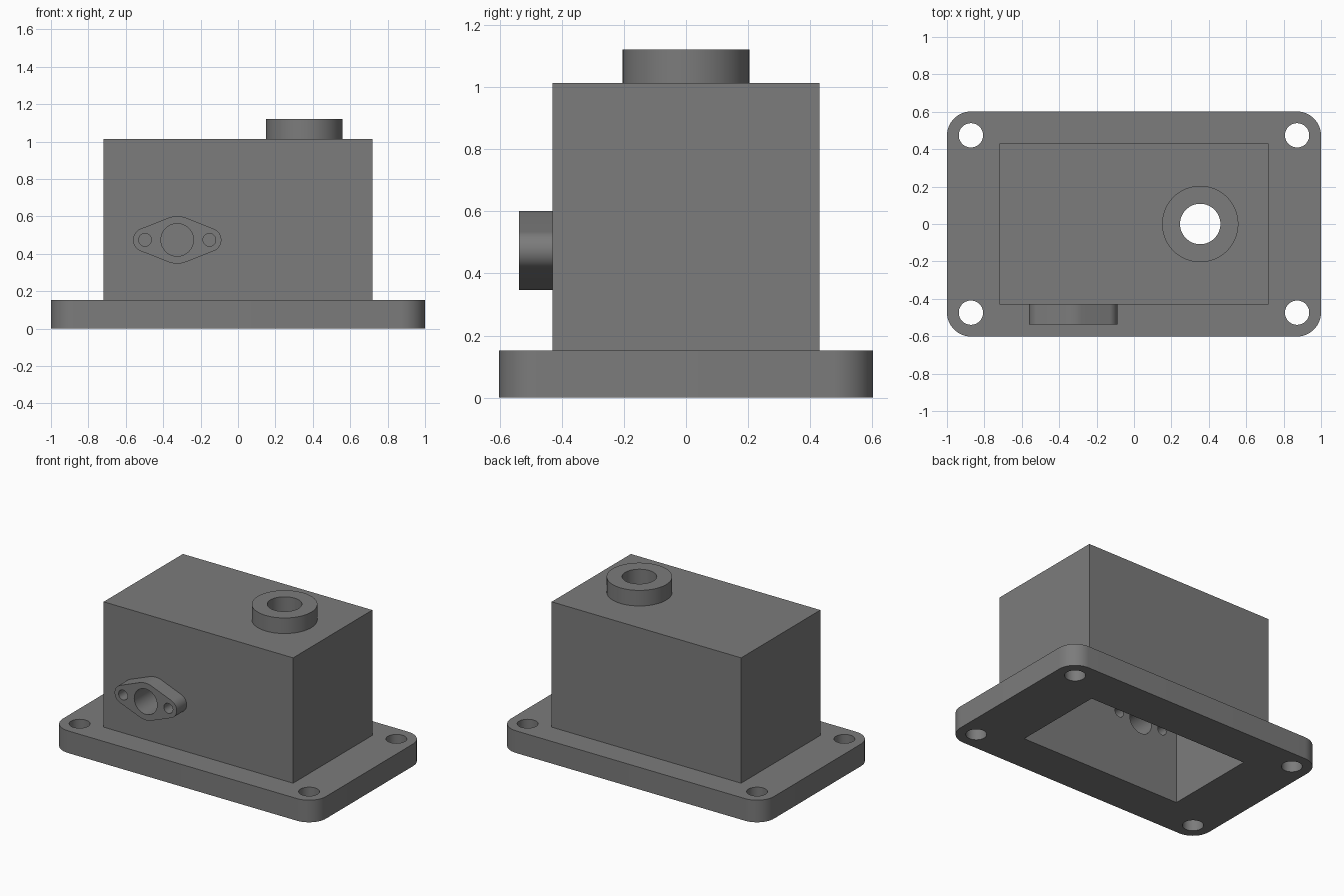
import bpy, bmesh
from math import sin, cos, acos, pi
from mathutils import Matrix

if "Cube" in bpy.data.objects:
    bpy.data.objects.remove(bpy.data.objects["Cube"])


def arc(cx, cy, r, a0, a1, n):
    return [(cx + r * cos(a0 + (a1 - a0) * i / n), cy + r * sin(a0 + (a1 - a0) * i / n))
            for i in range(n + 1)]


def circle(cx, cy, r, n=64):
    return arc(cx, cy, r, 0, 2 * pi, n)[:-1]


def rect(hx, hy):
    return [(-hx, -hy), (hx, -hy), (hx, hy), (-hx, hy)]


def prism(name, outline, lo, hi, front=False):
    """Extrude an outline along z, or along y when it is drawn on the front (x, z)."""
    bm = bmesh.new()
    face = bm.faces.new([bm.verts.new((u, v, lo)) for u, v in outline])
    top = bmesh.ops.extrude_face_region(bm, geom=[face])["geom"]
    bmesh.ops.translate(bm, vec=(0, 0, hi - lo),
                        verts=[g for g in top if isinstance(g, bmesh.types.BMVert)])
    if front:
        # u -> x, v -> z, depth -> -y
        bm.transform(Matrix.Rotation(pi / 2, 4, 'X'))
    bmesh.ops.recalc_face_normals(bm, faces=bm.faces)
    mesh = bpy.data.meshes.new(name)
    bm.to_mesh(mesh)
    bm.free()
    mesh.materials.append(dark_grey)
    obj = bpy.data.objects.new(name, mesh)
    bpy.context.collection.objects.link(obj)
    return obj


def combine(target, tool, operation):
    tool.hide_render = True
    mod = target.modifiers.new(tool.name, 'BOOLEAN')
    mod.operation, mod.object, mod.solver = operation, tool, 'EXACT'
    bpy.context.view_layer.objects.active = target
    bpy.ops.object.modifier_apply(modifier=mod.name)
    bpy.data.objects.remove(tool)


# Dark cast-metal colour
dark_grey = bpy.data.materials.new("dark_grey")
dark_grey.diffuse_color = (0.2, 0.2, 0.2, 1)
dark_grey.use_nodes = True
dark_grey.node_tree.nodes["Principled BSDF"].inputs["Base Color"].default_value = dark_grey.diffuse_color

# Base plate with rounded corners
R = 0.13
corners = [(1, 1), (-1, 1), (-1, -1), (1, -1)]
outline = []
for i, (sx, sy) in enumerate(corners):
    outline += arc(sx * (1 - R), sy * (0.602 - R), R, i * pi / 2, (i + 1) * pi / 2, 16)
housing = prism("gearbox_housing", outline, 0, 0.152)

# Box body and round top boss
BX, BZ, BOSS_X = 0.72, 1.013, 0.354
combine(housing, prism("box_body", rect(BX, 0.43), 0.05, BZ), 'UNION')
combine(housing, prism("top_boss", circle(BOSS_X, 0, 0.204), 0.95, 1.12), 'UNION')

# Two-eared flange on the front: tangent hull of three circles
FX, FZ, FR, EAR, OFF = -0.325, 0.474, 0.127, 0.064, 0.172
a = acos((FR - EAR) / OFF)
flange = (arc(FX + OFF, FZ, EAR, -a, a, 20) + arc(FX, FZ, FR, a, pi - a, 12)
          + arc(FX - OFF, FZ, EAR, pi - a, pi + a, 20) + arc(FX, FZ, FR, pi + a, 2 * pi - a, 12))
combine(housing, prism("front_flange", flange, 0.38, 0.538, True), 'UNION')

# Hollow inside, open at the bottom
combine(housing, prism("cavity", rect(0.612, 0.323), -0.1, 0.905), 'DIFFERENCE')

# Bolt holes, top bore and flange holes
for sx, sy in corners:
    combine(housing, prism("bolt_hole", circle(sx * 0.872, sy * 0.474, 0.065, 48), -0.1, 0.3), 'DIFFERENCE')
combine(housing, prism("top_bore", circle(BOSS_X, 0, 0.108), 0.8, 1.3), 'DIFFERENCE')
for dx, r in ((0, 0.087), (OFF, 0.034), (-OFF, 0.034)):
    combine(housing, prism("flange_hole", circle(FX + dx, FZ, r, 48), 0.2, 0.7, True), 'DIFFERENCE')

# Smooth round walls, crisp edges
bpy.ops.object.select_all(action='DESELECT')
housing.select_set(True)
bpy.context.view_layer.objects.active = housing
bpy.ops.object.shade_smooth_by_angle(angle=pi / 6)
